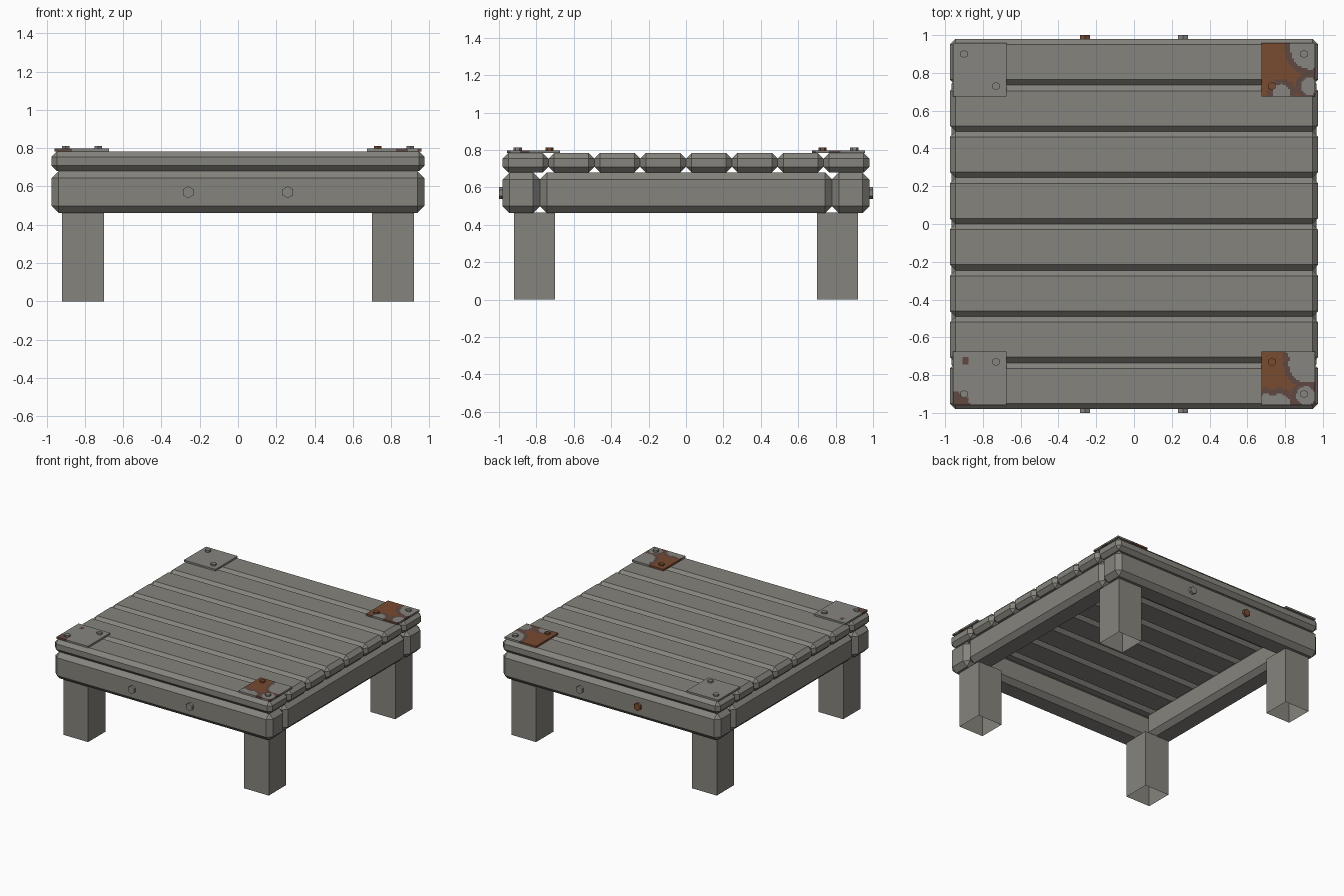
import bpy, bmesh, math
from mathutils import Matrix, Vector

cube = bpy.data.objects.get("Cube")
if cube:
    bpy.data.objects.remove(cube, do_unlink=True)


def material(name, rgb):
    mat = bpy.data.materials.new(name)
    mat.use_nodes = True
    mat.diffuse_color = (*rgb, 1)
    mat.node_tree.nodes["Principled BSDF"].inputs["Base Color"].default_value = (*rgb, 1)
    return mat


wood = material("weathered_grey_wood", (0.235, 0.23, 0.205))
metal = material("grey_metal", (0.24, 0.235, 0.215))
rust = material("orange_rust", (0.19, 0.07, 0.03))
dark_rust = material("dark_rust", (0.115, 0.066, 0.053))


def finish(name, bm, *mats):
    mesh = bpy.data.meshes.new(name)
    bm.to_mesh(mesh)
    bm.free()
    for mat in mats:
        mesh.materials.append(mat)
    obj = bpy.data.objects.new(name, mesh)
    bpy.context.collection.objects.link(obj)
    return obj


def timber(name, low, high, chamfer=0.0, open_bottom=False):
    """Box between two corners, with optional flat chamfers."""
    low, high = Vector(low), Vector(high)
    bm = bmesh.new()
    place = Matrix.Translation((low + high) / 2) @ Matrix.Diagonal((*(high - low), 1))
    bmesh.ops.create_cube(bm, size=1, matrix=place)
    if chamfer:
        bmesh.ops.bevel(bm, geom=bm.edges[:], offset=chamfer, segments=1,
                        profile=0.5, affect='EDGES')
    if open_bottom:
        bm.normal_update()
        base = [f for f in bm.faces if f.normal.z < -0.9]
        bmesh.ops.delete(bm, geom=base, context='FACES_ONLY')
    return finish(name, bm, wood)


def bolt(name, center, radius, depth, rotation, mat):
    bm = bmesh.new()
    bmesh.ops.create_cone(bm, cap_ends=True, segments=6, radius1=radius, radius2=radius,
                          depth=depth, matrix=Matrix.Translation(center) @ rotation)
    return finish(name, bm, mat)


def plate(name, sx, sy, rule):
    """Thin corner plate; the rule picks a material for each small cell."""
    bm = bmesh.new()
    place = Matrix.Translation((sx * 0.816, sy * 0.816, 0.798))
    bmesh.ops.create_grid(bm, x_segments=28, y_segments=28, size=0.142, matrix=place)
    for face in bm.faces:
        c = face.calc_center_median()
        face.material_index = rule(c.x, c.y)
    obj = finish(name, bm, metal, rust, dark_rust)
    solid = obj.modifiers.new("thickness", 'SOLIDIFY')
    solid.thickness = 0.014
    solid.offset = -1


def rust_rule(clean_spots, margin=0.03):
    """Rust everywhere except clean round spots, which have a dark rim."""
    def rule(x, y):
        gap = min(math.hypot(x - cx, y - cy) - r for cx, cy, r in clean_spots)
        return 0 if gap < 0 else 2 if gap < margin else 1
    return rule


def speck_rule(x, y):
    corner = math.hypot(x + 0.94, y + 0.96) < 0.07
    speck = abs(x + 0.89) < 0.016 and abs(y + 0.725) < 0.016
    return 2 if corner or speck else 0


# Eight top planks
pitch = 1.96 / 8
for i in range(8):
    y = -0.98 + i * pitch
    timber(f"top_plank_{i + 1}", (-0.975, y, 0.68), (0.975, y + pitch, 0.784), 0.03)

# Frame beams and hollow square legs
for s, end in ((-1, "front"), (1, "back")):
    y0, y1 = sorted((s * 0.78, s * 0.98))
    timber(f"{end}_beam", (-0.975, y0, 0.462), (0.975, y1, 0.68), 0.037)
for s, side in ((-1, "right"), (1, "left")):
    x0, x1 = sorted((s * 0.765, s * 0.967))
    timber(f"{side}_beam", (x0, -0.78, 0.462), (x1, 0.78, 0.68), 0.037)
    for t, end in ((-1, "front"), (1, "back")):
        a0, a1 = sorted((s * 0.70, s * 0.92))
        b0, b1 = sorted((t * 0.70, t * 0.92))
        timber(f"{end}_{side}_leg", (a0, b0, 0), (a1, b1, 0.465), open_bottom=True)

# Corner plates with patches of rust
plate("back_right_plate", -1, 1, lambda x, y: 0)
plate("front_right_plate", -1, -1, speck_rule)
plate("back_left_plate", 1, 1, rust_rule(
    [(0.93, 0.92, 0.10), (0.87, 0.97, 0.05), (0.78, 0.69, 0.05), (0.93, 0.73, 0.045)]))
plate("front_left_plate", 1, -1, rust_rule(
    [(0.92, -0.74, 0.10), (0.86, -0.67, 0.05), (0.77, -0.96, 0.06),
     (0.70, -0.96, 0.06), (0.91, -0.91, 0.05)]))

# Two bolts on each plate
upright = Matrix.Identity(4)
for sx, side in ((-1, "right"), (1, "left")):
    for sy, end in ((-1, "front"), (1, "back")):
        for d, spot in ((0.90, "outer"), (0.73, "inner")):
            mat = rust if sx > 0 and d < 0.8 else metal
            bolt(f"{end}_{side}_{spot}_plate_bolt", (sx * d, sy * d, 0.80),
                 0.022, 0.024, upright, mat)

# Two bolts on the front and back beams, one of them rusty
sideways = Matrix.Rotation(math.pi / 2, 4, 'X')
for sy, end in ((-1, "front"), (1, "back")):
    for sx, side in ((-1, "right"), (1, "left")):
        mat = rust if (sy, sx) == (1, -1) else metal
        bolt(f"{end}_{side}_beam_bolt", (sx * 0.26, sy * 0.985, 0.57),
             0.031, 0.03, sideways, mat)
